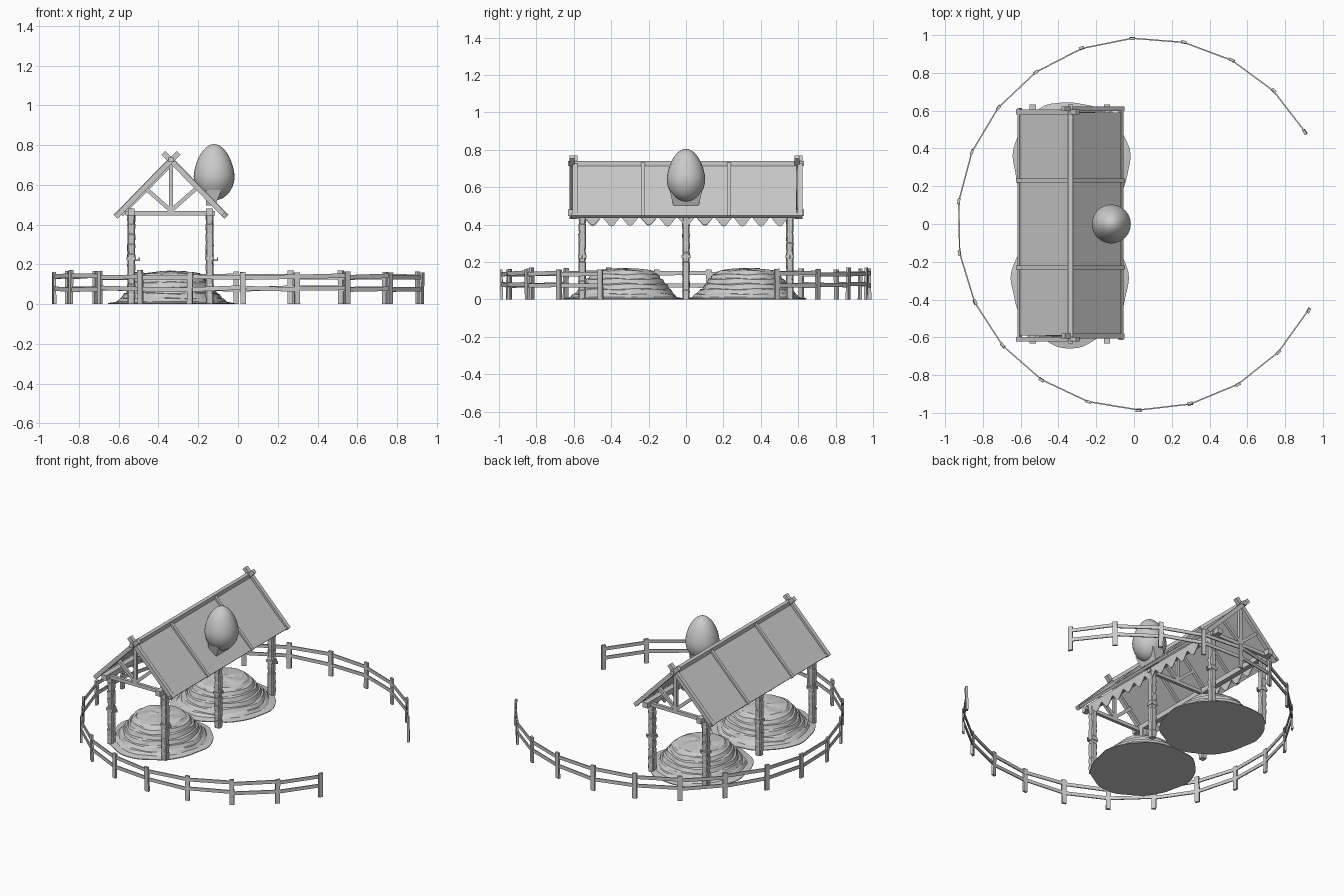
import bpy, bmesh, math, random
from mathutils import Vector, Matrix

if "Cube" in bpy.data.objects:
    bpy.data.objects.remove(bpy.data.objects["Cube"])

random.seed(4)
V = Vector
RX, RZ = -0.337, 0.722            # ridge position
POST_X = (-0.537, -0.143)
POST_Y = (-0.555, 0.0, 0.555)


def make(name, bm, smooth=False):
    bmesh.ops.recalc_face_normals(bm, faces=bm.faces)
    me = bpy.data.meshes.new(name)
    bm.to_mesh(me)
    bm.free()
    ob = bpy.data.objects.new(name, me)
    bpy.context.collection.objects.link(ob)
    if smooth:
        for p in me.polygons:
            p.use_smooth = True
    return ob


def add_beam(bm, a, b, w, h, up=(0, 0, 1)):
    """Box running from a to b; w is measured sideways, h along up."""
    a, b = V(a), V(b)
    d = (b - a).normalized()
    side = V(up).cross(d).normalized()
    top = d.cross(side)
    m = Matrix((side * w, d * (b - a).length, top * h)).transposed().to_4x4()
    m.translation = (a + b) / 2
    bmesh.ops.create_cube(bm, size=1, matrix=m)


def beam(name, *args, **kw):
    bm = bmesh.new()
    add_beam(bm, *args, **kw)
    return make(name, bm)


def loft(bm, rings):
    """Skin a list of closed rings and cap both ends."""
    vs = [[bm.verts.new(p) for p in r] for r in rings]
    n = len(vs[0])
    for lo, hi in zip(vs, vs[1:]):
        for i in range(n):
            bm.faces.new((lo[i], lo[(i + 1) % n], hi[(i + 1) % n], hi[i]))
    bm.faces.new(vs[0][::-1])
    bm.faces.new(vs[-1])


# Ring fence: posts and two rails on an open circle
def fence_pt(i):
    t = math.radians(29.7 + 15.93 * i)
    return V((0.05 + 0.985 * math.cos(t), 0.985 * math.sin(t), 0)), t


posts, rails = bmesh.new(), bmesh.new()
for i in range(20):
    p, t = fence_pt(i)
    out = V((math.cos(t), math.sin(t), 0))
    lean = V((random.uniform(-.004, .004), random.uniform(-.004, .004), 0))
    add_beam(posts, p, p + lean + V((0, 0, random.uniform(.158, .172))), 0.028, 0.014, up=out)
    if i < 19:
        q = fence_pt(i + 1)[0]
        for z in (0.078, 0.138):
            j = [V((0, 0, z + random.uniform(-.006, .006))) for _ in "ab"]
            add_beam(rails, p + j[0], q + j[1], 0.007, 0.022)
make("fence_posts", posts)
make("fence_rails", rails)

# Straw heaps: terraced mound with an irregular flat skirt
PROFILE = [(.325, 0), (.325, .005), (.285, .012), (.272, .026), (.262, .03), (.248, .052), (.236, .056),
           (.226, .08), (.214, .084), (.204, .108), (.192, .112), (.18, .134), (.165, .138),
           (.15, .152), (.12, .157), (.07, .162), (.02, .165)]
for k, (cx, cy) in enumerate(((-0.34, -0.325), (-0.335, 0.325))):
    bm, rings, n = bmesh.new(), [], 56
    for j, (r, z) in enumerate(PROFILE):
        ring = []
        for i in range(n):
            a = 2 * math.pi * i / n
            jj = max(j - 1, 0)
            f = 1 + .02 * math.sin(3 * a + k) + .014 * math.sin(7 * a + jj * .5) + .006 * math.sin(13 * a + 2 * jj)
            dz = .003 * math.sin(5 * a + j) if j > 2 else 0
            ring.append((cx + r * .95 * f * math.cos(a), cy + r * f * math.sin(a), z + dz))
        rings.append(ring)
    loft(bm, rings)
    make("straw_heap", bm)

# Six rough-hewn posts with wrapped bands
for x in POST_X:
    for y in POST_Y:
        bm, rings = bmesh.new(), []
        for s in range(9):
            z0, z1 = s * .0505, (s + 1) * .0505
            for z, r in ((z0, .0175 + random.uniform(0, .002)), (z1 - .004, .0205)):
                dx, dy = random.uniform(-.001, .001), random.uniform(-.001, .001)
                rings.append([(x + dx + r * sx, y + dy + r * sy, z)
                              for sx, sy in ((-1, -.7), (-.7, -1), (.7, -1), (1, -.7),
                                             (1, .7), (.7, 1), (-.7, 1), (-1, .7))])
        loft(bm, rings)
        make("shelter_post", bm)
        beam("post_band", (x, y, .222), (x, y, .238), .046, .046, up=(0, 1, 0))
        if y:
            bm = bmesh.new()
            add_beam(bm, (x + .015, y, .22), (x + .042, y, .22), .008, .007)
            add_beam(bm, (x + .04, y, .217), (x + .04, y, .235), .007, .006, up=(0, 1, 0))
            make("post_hook", bm)

# Long wall plates, ridge and eave poles
for x in POST_X:
    beam("wall_plate", (x, -.632, .463), (x, .632, .463), .034, .034)
beam("ridge_beam", (RX, -.632, .727), (RX, .632, .727), .026, .026)

# Trusses: tie beam, king post, two struts
for y in (-.585, 0, .585):
    bm = bmesh.new()
    add_beam(bm, (-.565, y, .457), (-.115, y, .457), .02, .023)
    add_beam(bm, (RX, y, .46), (RX, y, .71), .02, .02, up=(0, 1, 0))
    for s in (-1, 1):
        add_beam(bm, (RX, y, .47), (RX + s * .125, y, .58), .018, .02)
    make("roof_truss", bm)

# Roof slopes: panel, crossed end rafters, battens, eave pole
for s in (-1, 1):
    down = V((s * .272, 0, -.278))
    d = down.normalized()
    up = V((s * .7, 0, .7))
    ridge = V((RX, 0, RZ))
    mid = ridge + down * .49
    bm = bmesh.new()
    add_beam(bm, mid + V((0, -.59, 0)), mid + V((0, .59, 0)), down.length * .97, .01, up=up)
    make("roof_panel", bm)
    for y in (-.602, .602):
        yy = V((0, y + s * .008, 0))
        beam("end_rafter", ridge - d * .055 + yy, ridge + down * 1.02 + yy, .026, .026, up=up)
    for y in (-.23, .23):
        o = V((0, y, 0)) + up * .009
        beam("roof_batten", ridge + o, ridge + down * 1.02 + o, .02, .014, up=up)
    e = ridge + down * .985
    beam("eave_pole", e + V((0, -.615, 0)), e + V((0, .615, 0)), .018, .018, up=up)
    if s < 0:
        for y in (-.23, 0, .23):
            beam("inner_rafter", ridge - up * .015 + V((0, y, 0)),
                 ridge + down * .95 - up * .015 + V((0, y, 0)), .018, .016, up=up)

# Tattered cloth edging under each plate
for x in (-.553, -.127):
    bm = bmesh.new()
    n, w = 11, 1.1 / 11
    for i in range(n):
        c = -.55 + w * (i + .5)
        depth = random.uniform(.046, .06)
        outline = [(-.5, 0), (-.5, -.1), (-.3, -.5), (-.1, -.92), (.02, -1), (.14, -.9), (.32, -.5), (.5, -.1), (.5, 0)]
        loft(bm, [[(x + t, c + u * w, .448 + v * depth) for u, v in outline] for t in (-.002, .002)])
    make("cloth_edging", bm)

# Egg on the roof with its tapered stand
bm = bmesh.new()
bmesh.ops.create_uvsphere(bm, u_segments=32, v_segments=20, radius=1)
for v in bm.verts:
    z = v.co.z
    r = .103 * (1 - .13 * max(z, 0))
    v.co = (-.12 + v.co.x * r, v.co.y * r, .645 + z * (.16 if z > 0 else .123))
make("egg", bm, smooth=True)
bm = bmesh.new()
loft(bm, [[(-.16, -hy, z), (x1, -hy, z), (x1, hy, z), (-.16, hy, z)]
          for z, x1, hy in ((.495, -.115, .066), (.575, -.082, .085))])
make("egg_stand", bm)
